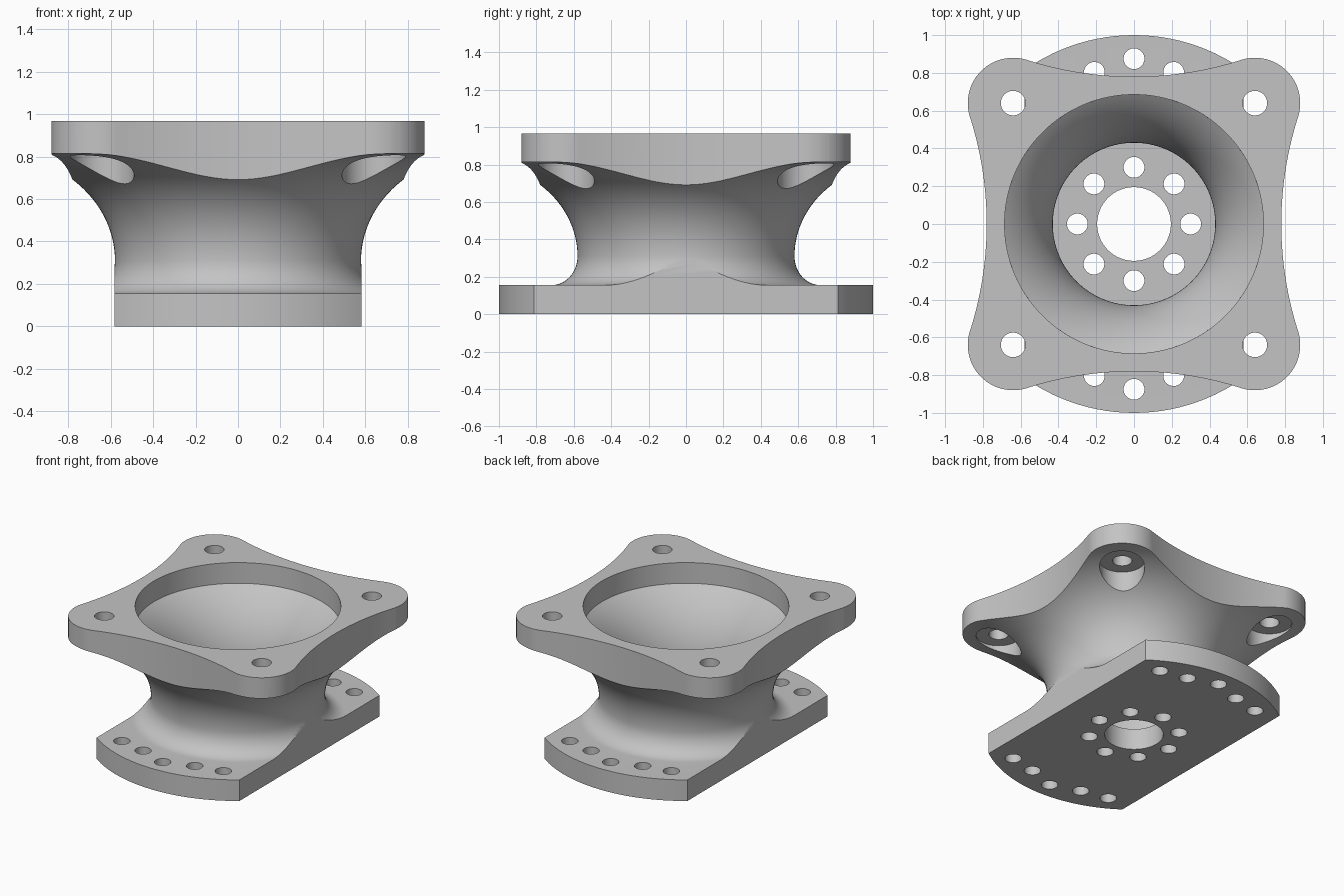
import bpy, bmesh
from math import sin, cos, pi, atan2, hypot
from mathutils import Vector

if "Cube" in bpy.data.objects:
    bpy.data.objects.remove(bpy.data.objects["Cube"], do_unlink=True)

SEG = 128
PLATE, NECK, RIM, TOP = 0.155, 0.31, 0.815, 0.967   # key heights

metal = bpy.data.materials.new("plain grey")
metal.use_nodes = True
GREY = (0.55, 0.55, 0.55, 1)
metal.diffuse_color = GREY
metal.node_tree.nodes["Principled BSDF"].inputs["Base Color"].default_value = GREY


def make(name, bm):
    bmesh.ops.recalc_face_normals(bm, faces=bm.faces)
    mesh = bpy.data.meshes.new(name)
    bm.to_mesh(mesh)
    bm.free()
    ob = bpy.data.objects.new(name, mesh)
    bpy.context.collection.objects.link(ob)
    mesh.materials.append(metal)
    return ob


def arc(cx, cy, rx, ry, a0, a1, n):
    steps = [a0 + (a1 - a0) * i / n for i in range(n + 1)]
    return [(cx + rx * cos(a), cy + ry * sin(a)) for a in steps]


def lathe(name, profile):
    """Revolve a closed (radius, height) profile about z."""
    bm = bmesh.new()
    rings = [[bm.verts.new((r * cos(2 * pi * i / SEG), r * sin(2 * pi * i / SEG), z))
              for r, z in profile] for i in range(SEG)]
    n = len(profile)
    for i in range(SEG):
        a, b = rings[i], rings[(i + 1) % SEG]
        for j in range(n):
            k = (j + 1) % n
            bm.faces.new((a[j], b[j], b[k], a[k]))
    return make(name, bm)


def prisms(name, outlines, z0, z1):
    """Extrude one or more separate outlines between two heights."""
    bm = bmesh.new()
    for pts in outlines:
        face = bm.faces.new([bm.verts.new((x, y, z0)) for x, y in pts])
        ext = bmesh.ops.extrude_face_region(bm, geom=[face])["geom"]
        bmesh.ops.translate(bm, vec=(0, 0, z1 - z0),
                            verts=[v for v in ext if isinstance(v, bmesh.types.BMVert)])
    return make(name, bm)


def circles(centres, r, n=40):
    return [arc(x, y, r, r, 0, 2 * pi, n)[:-1] for x, y in centres]


def cut(ob, tool, operation="DIFFERENCE"):
    mod = ob.modifiers.new("cut", "BOOLEAN")
    mod.operation, mod.object, mod.solver = operation, tool, "EXACT"
    bpy.context.view_layer.objects.active = ob
    bpy.ops.object.modifier_apply(modifier=mod.name)
    bpy.data.objects.remove(tool, do_unlink=True)


# Base plate: disc with a fillet rising to the neck, trimmed to two flat sides
base = lathe("base_plate", [(0.195, 0), (1, 0), (1, PLATE)]
             + arc(0.72, NECK, 0.14, NECK - PLATE, -pi / 2, -pi, 14)
             + [(0.43, NECK), (0.43, PLATE), (0.195, PLATE)])
side = 0.581
cut(base, prisms("trim", [[(-side, -2), (side, -2), (side, 2), (-side, 2)]], -1, 1), "INTERSECT")

# Bolt holes: a ring in the floor and a row at each end
ring = [(0.3 * cos(i * pi / 4), 0.3 * sin(i * pi / 4)) for i in range(8)]
rows = [(sx * x, sy * y) for sy in (-1, 1)
        for sx, x, y in ((1, 0, 0.875), (1, 0.21, 0.803), (-1, 0.21, 0.803),
                         (1, 0.413, 0.76), (-1, 0.413, 0.76))]
cut(base, prisms("holes", circles(ring + rows, 0.055), -0.1, 0.25))

# Flared bowl with a thick rim
flange = lathe("flared_flange", arc(1.16, NECK, 0.58, RIM - NECK, pi, pi / 2, 28)
               + [(1.3, RIM), (1.3, TOP), (0.685, TOP)]
               + arc(1.1325, NECK, 0.7025, 0.655, pi - 0.88, pi, 24))

# Flange outline: four round lobes joined by tangent concave sides
LOBE, LOBE_R, WAIST = 0.64, 0.24, 0.78
d = WAIST - LOBE
SIDE_R = (LOBE ** 2 + d ** 2 - LOBE_R ** 2) / (2 * (LOBE_R - d))
side_y = WAIST + SIDE_R
t = atan2(LOBE, side_y - LOBE)
quarter = (arc(LOBE, LOBE, LOBE_R, LOBE_R, -t, pi / 2 + t, 28)
           + arc(0, side_y, SIDE_R, SIDE_R, -pi / 2 + t, -pi / 2 - t, 28)[1:-1])
outline = []
for q in range(4):
    c, s = cos(q * pi / 2), sin(q * pi / 2)
    outline += [(x * c - y * s, x * s + y * c) for x, y in quarter]
cut(flange, prisms("outline", [outline], 0, 1.2), "INTERSECT")

# Corner bolt holes with spot faces cut from underneath
corners = [(sx * LOBE, sy * LOBE) for sx in (-1, 1) for sy in (-1, 1)]
cut(flange, prisms("spot_faces", circles(corners, 0.15, 56), 0.5, RIM + 0.001))
cut(flange, prisms("corner_holes", circles(corners, 0.065), 0.4, 1.2))

# Weld both halves at the neck into one body
bm = bmesh.new()
for ob in (base, flange):
    bm.from_mesh(ob.data)
seam = [f for f in bm.faces if all(abs(v.co.z - NECK) < 1e-4 for v in f.verts)]
bmesh.ops.delete(bm, geom=seam, context="FACES")
bmesh.ops.remove_doubles(bm, verts=bm.verts, dist=1e-4)
for ob in (base, flange):
    bpy.data.objects.remove(ob, do_unlink=True)
body = make("mounting_adapter", bm)

bpy.ops.object.select_all(action="DESELECT")
body.select_set(True)
bpy.context.view_layer.objects.active = body
bpy.ops.object.shade_smooth_by_angle(angle=pi / 6)
